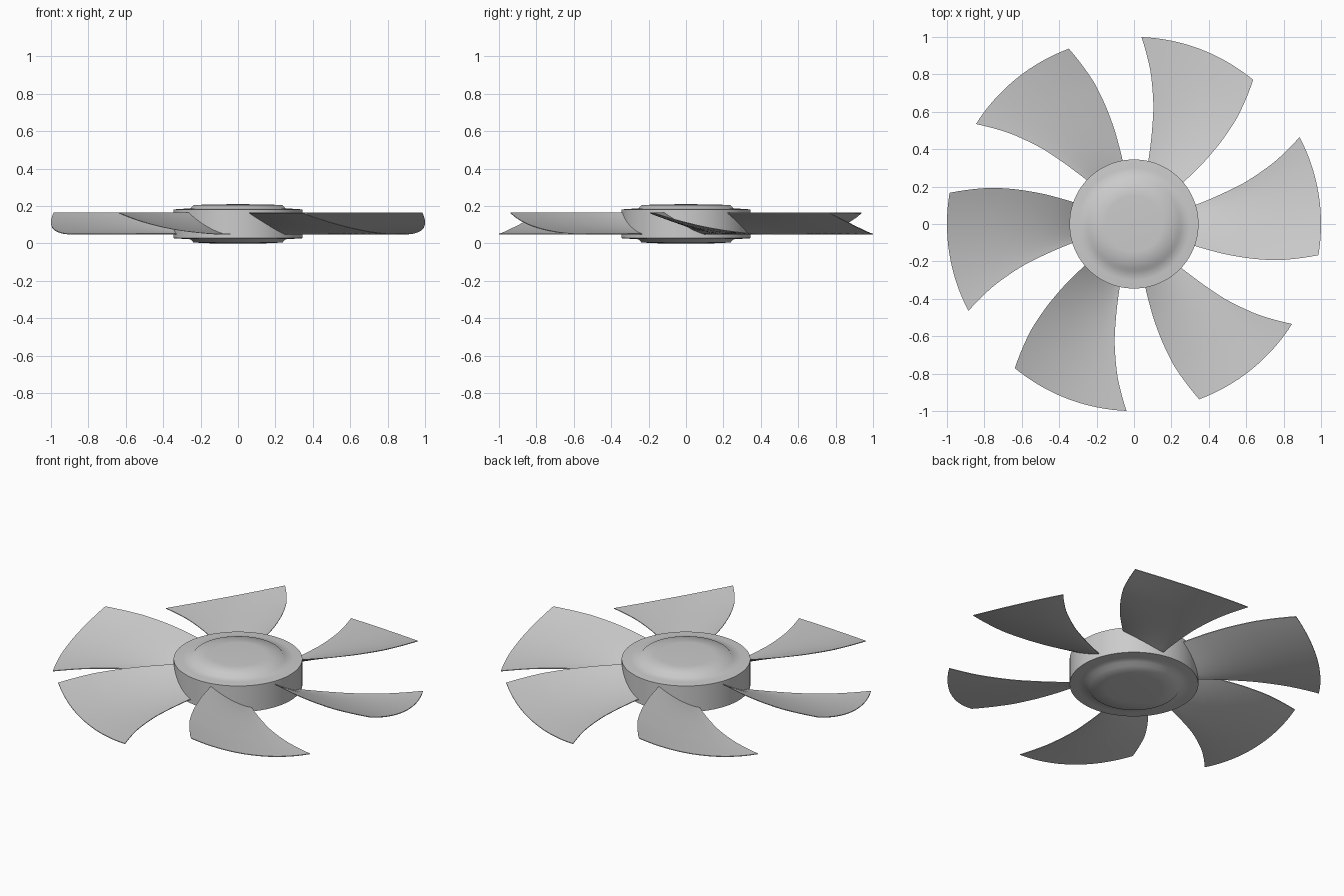
import bpy, bmesh
from math import radians, cos, sin, pi

if "Cube" in bpy.data.objects:
    bpy.data.objects.remove(bpy.data.objects["Cube"])


def finish(name, bm, angle):
    bmesh.ops.recalc_face_normals(bm, faces=bm.faces)
    me = bpy.data.meshes.new(name)
    bm.to_mesh(me)
    bm.free()
    ob = bpy.data.objects.new(name, me)
    bpy.context.collection.objects.link(ob)
    bpy.ops.object.select_all(action='DESELECT')
    ob.select_set(True)
    bpy.context.view_layer.objects.active = ob
    bpy.ops.object.shade_smooth_by_angle(angle=radians(angle))
    return ob


def interp(table, r):
    for (r0, a0), (r1, a1) in zip(table, table[1:]):
        if r <= r1:
            return a0 + (a1 - a0) * (r - r0) / (r1 - r0)
    return table[-1][1]


# Hub: lathed drum with a shallow raised cap on top and bottom
upper = [(0.345, 0.182), (0.30, 0.185), (0.253, 0.188), (0.238, 0.205), (0.15, 0.209)]
profile = [(r, 0.21 - z) for r, z in reversed(upper)] + upper
bm = bmesh.new()
n = 96
rings = [[bm.verts.new((r * cos(2 * pi * i / n), r * sin(2 * pi * i / n), z)) for i in range(n)]
         for r, z in profile]
for a, b in zip(rings, rings[1:]):
    for i in range(n):
        j = (i + 1) % n
        bm.faces.new((a[i], a[j], b[j], b[i]))
for ring, z in ((rings[0], 0.0), (rings[-1], 0.21)):
    c = bm.verts.new((0, 0, z))
    for i in range(n):
        bm.faces.new((ring[i], ring[(i + 1) % n], c))
finish("hub", bm, 60)

# Blades: swept edges given as (radius, angle), thin curved sheet between them
HIGH = [(0.33, -20), (0.5, -18.5), (0.63, -16.8), (0.78, -14.4), (1.0, -9.6)]
LOW = [(0.33, 17), (0.63, 20.5), (0.82, 23.8), (1.0, 27.7)]
NR, NT, THICK = 16, 16, 0.004


def make_blade(index):
    bm = bmesh.new()
    layers = []
    for side in (0, 1):
        grid = []
        for i in range(NR + 1):
            s = i / NR
            r = 0.33 + 0.67 * s
            hi, lo = interp(HIGH, r), interp(LOW, r)
            row = []
            for j in range(NT + 1):
                t = j / NT
                a = radians(hi + (lo - hi) * t + 60 * index)
                z = 0.05 + 0.113 * (1 - t) ** (1.25 + 0.75 * s) - THICK / 2 + side * THICK
                row.append(bm.verts.new((r * cos(a), r * sin(a), z)))
            grid.append(row)
        for i in range(NR):
            for j in range(NT):
                bm.faces.new((grid[i][j], grid[i + 1][j], grid[i + 1][j + 1], grid[i][j + 1]))
        border = ([grid[i][0] for i in range(NR)] + grid[NR][:NT]
                  + [grid[i][NT] for i in range(NR, 0, -1)] + grid[0][:0:-1])
        layers.append(border)
    a, b = layers
    for i in range(len(a)):
        j = (i + 1) % len(a)
        bm.faces.new((a[i], a[j], b[j], b[i]))
    finish(f"blade_{index + 1}", bm, 35)


for k in range(6):
    make_blade(k)
